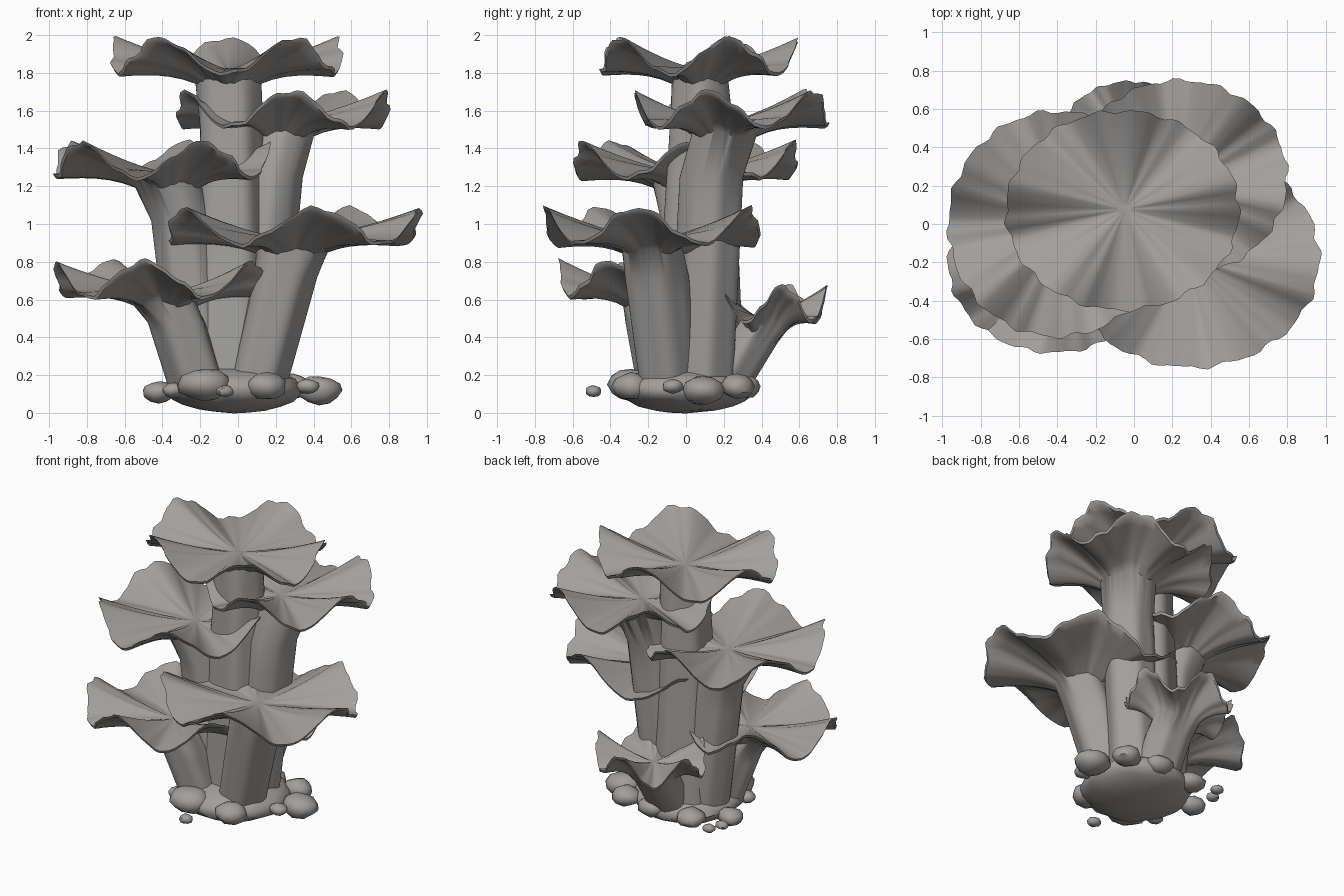
import bpy, bmesh, math, random
from mathutils import Vector

random.seed(4)
old = bpy.data.objects.get("Cube")
if old:
    bpy.data.objects.remove(old)

mat = bpy.data.materials.new("warm grey")
mat.use_nodes = True
GREY = (0.36, 0.345, 0.33, 1)
mat.diffuse_color = GREY
mat.node_tree.nodes["Principled BSDF"].inputs["Base Color"].default_value = GREY

SEG = 100
LOBES = 5


def finish(name, bm, angle):
    bmesh.ops.recalc_face_normals(bm, faces=bm.faces)
    mesh = bpy.data.meshes.new(name)
    bm.to_mesh(mesh)
    bm.free()
    mesh.materials.append(mat)
    ob = bpy.data.objects.new(name, mesh)
    bpy.context.collection.objects.link(ob)
    bpy.ops.object.select_all(action='DESELECT')
    ob.select_set(True)
    bpy.context.view_layer.objects.active = ob
    bpy.ops.object.shade_smooth_by_angle(angle=math.radians(angle))


def mushroom(name, cap, size, z0, phase, stem, foot, stem_r, foot_r):
    """Wavy funnel cap whose underside flares down into a leaning stalk."""
    ph = math.radians(phase)
    seed = [random.uniform(0, 6.28) for _ in range(4)]
    cap, stem, foot = Vector(cap), Vector(stem), Vector(foot)

    def surface(t, a):
        # five lobes, fine radial folds and a ragged rim
        wave = math.cos(LOBES * (a - ph))
        fold = math.sin(17 * a + seed[2]) + 0.6 * math.sin(29 * a + seed[3])
        out = t * (0.98 + t * t * 0.016 * fold)
        c = stem.lerp(cap, 0.4 + 0.6 * t)
        z = z0 + 0.04 + 0.075 * t ** 1.4 + 0.092 * t ** 1.6 * wave + 0.009 * t * fold
        return Vector((c.x + size[0] * out * math.cos(a),
                       c.y + size[1] * out * math.sin(a), z))

    bm = bmesh.new()
    angles = [2 * math.pi * i / SEG for i in range(SEG)]
    rings = []

    def add(points):
        rings.append([bm.verts.new(p) for p in points])

    # upper side, centre to rim
    for t in (0.06, 0.2, 0.35, 0.5, 0.65, 0.8, 0.92, 1):
        add(surface(t, a) for a in angles)
    # underside, rim to stalk
    edge = stem_r / size[0]
    for k in range(7):
        u = k / 6
        t = 0.985 * (1 - u) + edge * 1.15 * u
        drop = Vector((0, 0, 0.018 + 0.06 * u ** 3))
        add(surface(t, a) - drop for a in angles)
    # stalk with shallow flutes
    for k in range(1, 8):
        u = k / 7
        c = stem.lerp(foot, u)
        r = stem_r + (foot_r - stem_r) * u
        z = (z0 - 0.06) * (1 - u) + 0.1 * u
        add(Vector((c.x + r * math.cos(a) * (1 + 0.05 * math.sin(5 * a + seed[0])),
                    c.y + r * math.sin(a) * (1 + 0.05 * math.sin(5 * a + seed[1])), z))
            for a in angles)
    for lo, hi in zip(rings, rings[1:]):
        for i in range(SEG):
            j = (i + 1) % SEG
            bm.faces.new((lo[i], lo[j], hi[j], hi[i]))
    bm.faces.new(rings[0])
    bm.faces.new(rings[-1])
    finish(name, bm, 50)


def stone(name, centre, radii, jitter, detail):
    bm = bmesh.new()
    bmesh.ops.create_icosphere(bm, subdivisions=detail, radius=1)
    for v in bm.verts:
        s = 1 + random.uniform(-jitter, jitter)
        v.co = Vector(c + r * x * s for c, r, x in zip(centre, radii, v.co))
    finish(name, bm, 45)


# Mushrooms from the tallest to the lowest
mushroom("top_mushroom", (-.06, .07), (.62, .53), 1.78, 18, (-.04, .08), (-.04, .06), .155, .24)
mushroom("upper_left_mushroom", (.24, .24), (.57, .52), 1.5, -14, (.19, .15), (.06, .08), .165, .17)
mushroom("upper_right_mushroom", (-.4, 0), (.58, .6), 1.23, 4, (-.31, .03), (-.17, .04), .16, .17)
mushroom("front_left_mushroom", (.3, -.18), (.68, .58), .88, -8, (.27, -.17), (.09, -.09), .17, .15)
mushroom("front_right_mushroom", (-.42, -.2), (.56, .48), .6, -26, (-.34, -.18), (-.2, -.1), .15, .15)
mushroom("back_mushroom", (-.02, .43), (.38, .32), .47, 15, (-.01, .36), (-.02, .17), .15, .15)

# Rounded clump at the foot
stone("base_clump", (-.02, 0, .125), (.36, .36, .125), .03, 3)

# Pebbles: x, y, z, radius
pebbles = [(-.42, .09, .11, .08), (-.18, -.29, .15, .125), (-.34, -.2, .12, .055),
           (-.07, -.49, .115, .043), (.15, -.29, .14, .1), (.37, -.07, .14, .055),
           (.43, .09, .12, .11), (.29, .27, .14, .09), (.05, .31, .14, .09),
           (-.24, .29, .13, .09), (-.42, .34, .12, .04), (-.46, .25, .12, .04)]
for i, (x, y, z, r) in enumerate(pebbles):
    stone(f"pebble_{i + 1}", (x, y, z), (r * 1.12, r, r * .72), .08, 2)
